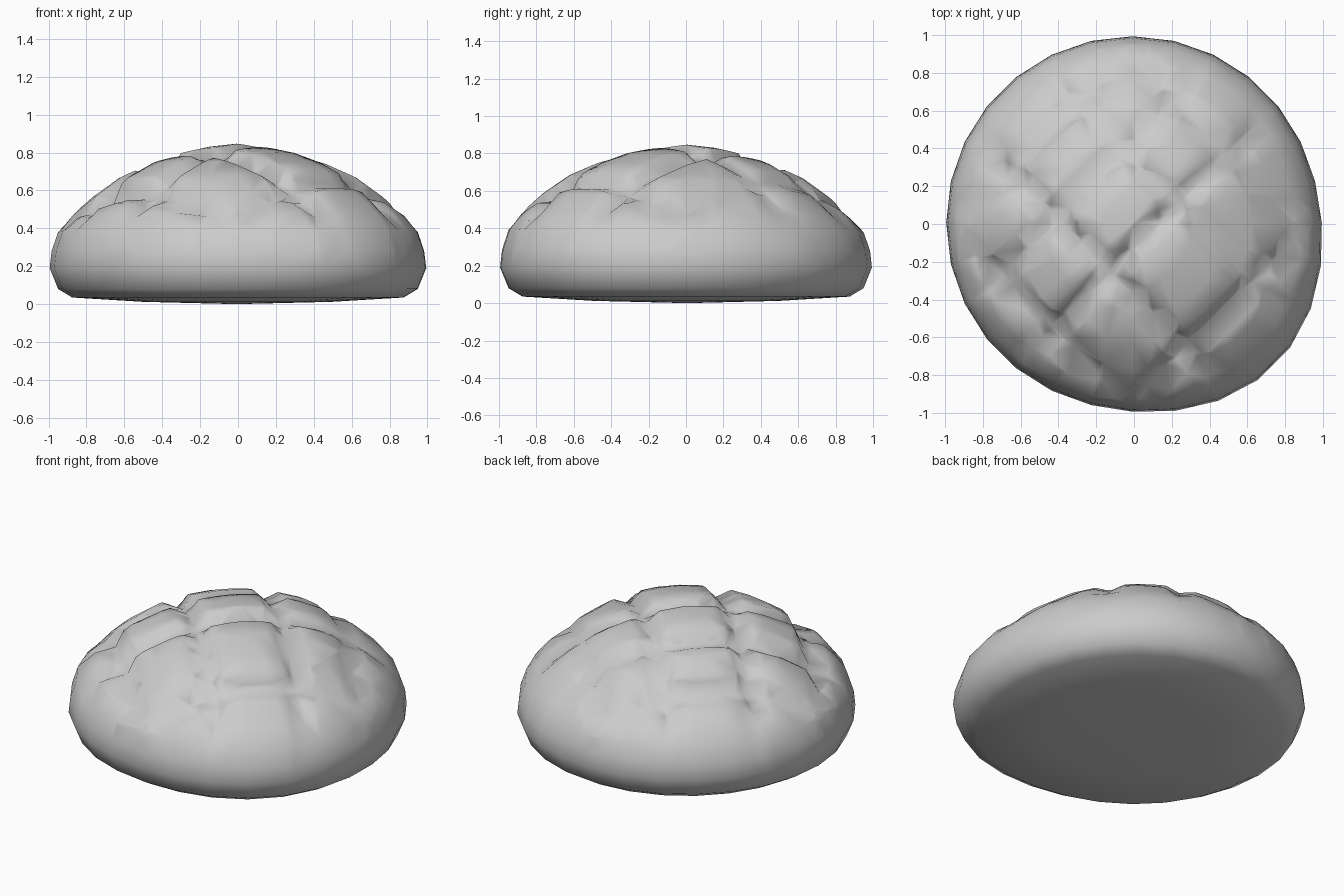
import bpy, bmesh, math
from mathutils import Vector

if "Cube" in bpy.data.objects:
    bpy.data.objects.remove(bpy.data.objects["Cube"])

SEGMENTS = 28
# half profile of the bun: radius, height
PROFILE = [(0.5, 0.012), (0.88, 0.035), (0.955, 0.08), (1.0, 0.19), (0.99, 0.28),
           (0.955, 0.38), (0.885, 0.465), (0.77, 0.565), (0.63, 0.665),
           (0.47, 0.74), (0.31, 0.795), (0.15, 0.83)]
# scored lines: x+y = c and x-y = c
SUM_CUTS = [-1.02, -0.39, 0.35, 0.88]
DIFF_CUTS = [-0.95, -0.44, 0.14, 0.97]
HALF_WIDTH, DEPTH = 0.085, 0.065


def outline(a):
    # nearly round, bulging towards front right
    return 0.987 + 0.08 * max(0, math.cos(a + 0.78)) ** 5


def fade(v, lo, hi):
    t = min(1, max(0, (v - lo) / (hi - lo)))
    return t * t * (3 - 2 * t)


bm = bmesh.new()

# lathed bun body
rings = []
for r, z in PROFILE:
    ring = []
    for i in range(SEGMENTS):
        a = 2 * math.pi * i / SEGMENTS
        rad = r * outline(a)
        lift = 0.03 * max(0, -math.sin(a)) * fade(z, 0.2, 0.6) * r
        ring.append(bm.verts.new((rad * math.cos(a), rad * math.sin(a), z + lift)))
    rings.append(ring)
bottom = bm.verts.new((0, 0, 0))
top = bm.verts.new((0, 0, 0.847))
for i in range(SEGMENTS):
    j = (i + 1) % SEGMENTS
    bm.faces.new((bottom, rings[0][j], rings[0][i]))
    bm.faces.new((top, rings[-1][i], rings[-1][j]))
    for lo, hi in zip(rings, rings[1:]):
        bm.faces.new((lo[i], lo[j], hi[j], hi[i]))

# cut the crust along both sides and the middle of every scored line
cuts = [(Vector((1, 1, 0)).normalized(), c / math.sqrt(2)) for c in SUM_CUTS]
cuts += [(Vector((1, -1, 0)).normalized(), c / math.sqrt(2)) for c in DIFF_CUTS]
for n, d in cuts:
    for off in (-HALF_WIDTH, 0, HALF_WIDTH):
        faces = [f for f in bm.faces if f.calc_center_median().z > 0.3]
        geom = faces + list({e for f in faces for e in f.edges}) \
            + list({v for f in faces for v in f.verts})
        bmesh.ops.bisect_plane(bm, geom=geom, dist=0.004, plane_co=n * (d + off), plane_no=n)

# sink the scored lines
bm.normal_update()
moves = []
for v in bm.verts:
    if v.co.z < 0.3:
        continue
    g = max(max(0, 1 - abs(v.co.dot(n) - d) / HALF_WIDTH) for n, d in cuts)
    strength = 1 - 0.5 * fade(v.co.x + v.co.y, 0.2, 0.8)
    moves.append((v, v.normal * (-DEPTH * g * strength * fade(v.co.z, 0.4, 0.56))))
for v, m in moves:
    v.co += m

bmesh.ops.remove_doubles(bm, verts=bm.verts, dist=0.012)
bmesh.ops.triangulate(bm, faces=bm.faces)
bmesh.ops.recalc_face_normals(bm, faces=bm.faces)
mesh = bpy.data.meshes.new("scored_bun")
bm.to_mesh(mesh)
bm.free()
bun = bpy.data.objects.new("scored_bun", mesh)
bpy.context.collection.objects.link(bun)

# centre on the origin
for axis in (0, 1):
    vals = [v.co[axis] for v in mesh.vertices]
    mid = (min(vals) + max(vals)) / 2
    for v in mesh.vertices:
        v.co[axis] -= mid

bpy.context.view_layer.objects.active = bun
bun.select_set(True)
bpy.ops.object.shade_smooth()
